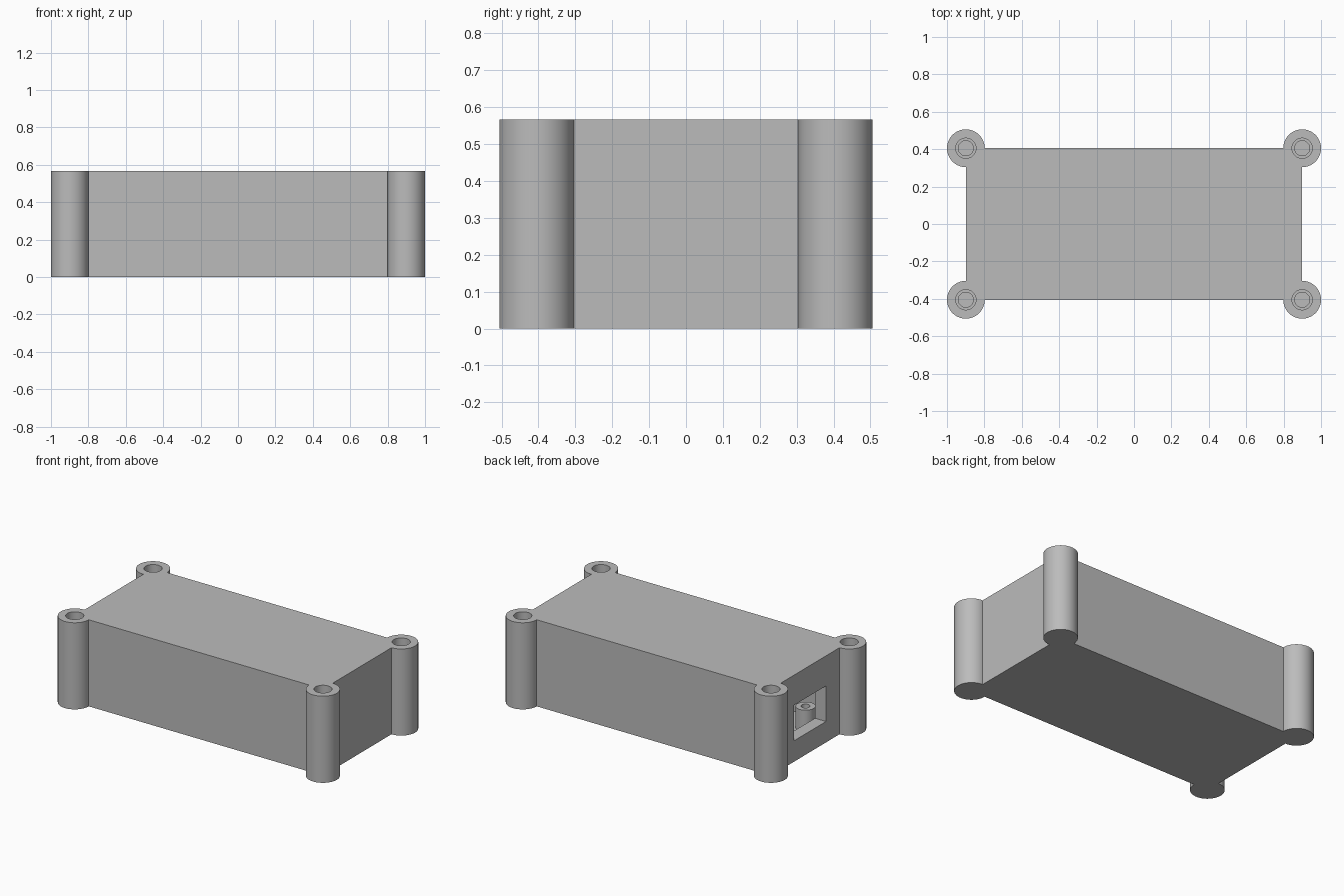
import bpy, bmesh, math

if "Cube" in bpy.data.objects:
    bpy.data.objects.remove(bpy.data.objects["Cube"])

HX, HY, H = 0.899, 0.405, 0.567      # post centres / box half sizes, height
R = 0.101                            # corner post radius
WALL, FLOOR = 0.08, 0.05
SEG = 64

grey = bpy.data.materials.new("plain grey")
grey.diffuse_color = (0.5, 0.5, 0.5, 1)
grey.use_nodes = True
grey.node_tree.nodes["Principled BSDF"].inputs["Base Color"].default_value = grey.diffuse_color


def prism(name, points, z0, z1):
    """Extrude a flat outline from z0 to z1."""
    bm = bmesh.new()
    face = bm.faces.new([bm.verts.new((x, y, z0)) for x, y in points])
    top = bmesh.ops.extrude_face_region(bm, geom=[face])["geom"]
    bmesh.ops.translate(bm, vec=(0, 0, z1 - z0),
                        verts=[v for v in top if isinstance(v, bmesh.types.BMVert)])
    bmesh.ops.recalc_face_normals(bm, faces=bm.faces)
    mesh = bpy.data.meshes.new(name)
    bm.to_mesh(mesh)
    bm.free()
    mesh.materials.append(grey)
    obj = bpy.data.objects.new(name, mesh)
    bpy.context.collection.objects.link(obj)
    return obj


def arc(cx, cy, r, start, sweep, n):
    return [(cx + r * math.cos(start + sweep * i / n),
             cy + r * math.sin(start + sweep * i / n)) for i in range(n + 1)]


def cylinder(name, cx, cy, r, z0, z1):
    return prism(name, arc(cx, cy, r, 0, math.tau, SEG)[:-1], z0, z1)


def box(name, x0, x1, y0, y1, z0, z1):
    return prism(name, [(x0, y0), (x1, y0), (x1, y1), (x0, y1)], z0, z1)


def cut(target, cutter):
    mod = target.modifiers.new("cut", 'BOOLEAN')
    mod.operation, mod.solver, mod.object = 'DIFFERENCE', 'EXACT', cutter
    bpy.context.view_layer.objects.active = target
    bpy.ops.object.modifier_apply(modifier=mod.name)
    bpy.data.objects.remove(cutter)


def smooth(obj):
    bpy.ops.object.select_all(action='DESELECT')
    obj.select_set(True)
    bpy.context.view_layer.objects.active = obj
    bpy.ops.object.shade_smooth_by_angle(angle=math.radians(30))


corners = [(1, 1), (-1, 1), (-1, -1), (1, -1)]

# Enclosure shell: rectangle with a three-quarter round post at each corner
outline = []
for i, (sx, sy) in enumerate(corners):
    outline += arc(sx * HX, sy * HY, R, (i - 1) * math.pi / 2, math.pi * 1.5, 48)
shell = prism("enclosure", outline, 0, H)

# Hollow interior and the connector window in the left wall
cut(shell, box("cavity", -HX + WALL, HX - WALL, -HY + WALL, HY - WALL, FLOOR, H - 0.05))
cut(shell, box("window", -HX - 0.1, -HX + WALL + 0.02, -0.165, 0.165, 0.137, 0.37))

# Stepped screw holes in the corner posts
for sx, sy in corners:
    cut(shell, cylinder("pilot", sx * HX, sy * HY, 0.040, 0.1, H + 0.1))
    cut(shell, cylinder("insert", sx * HX, sy * HY, 0.054, H - 0.2, H + 0.1))
smooth(shell)

# Board standoffs on the floor inside
for sx, sy in corners:
    post = cylinder("standoff", sx * 0.74, sy * 0.18, 0.059, FLOOR - 0.005, 0.19)
    cut(post, cylinder("standoff_hole", sx * 0.74, sy * 0.18, 0.027, FLOOR + 0.01, 0.3))
    smooth(post)
